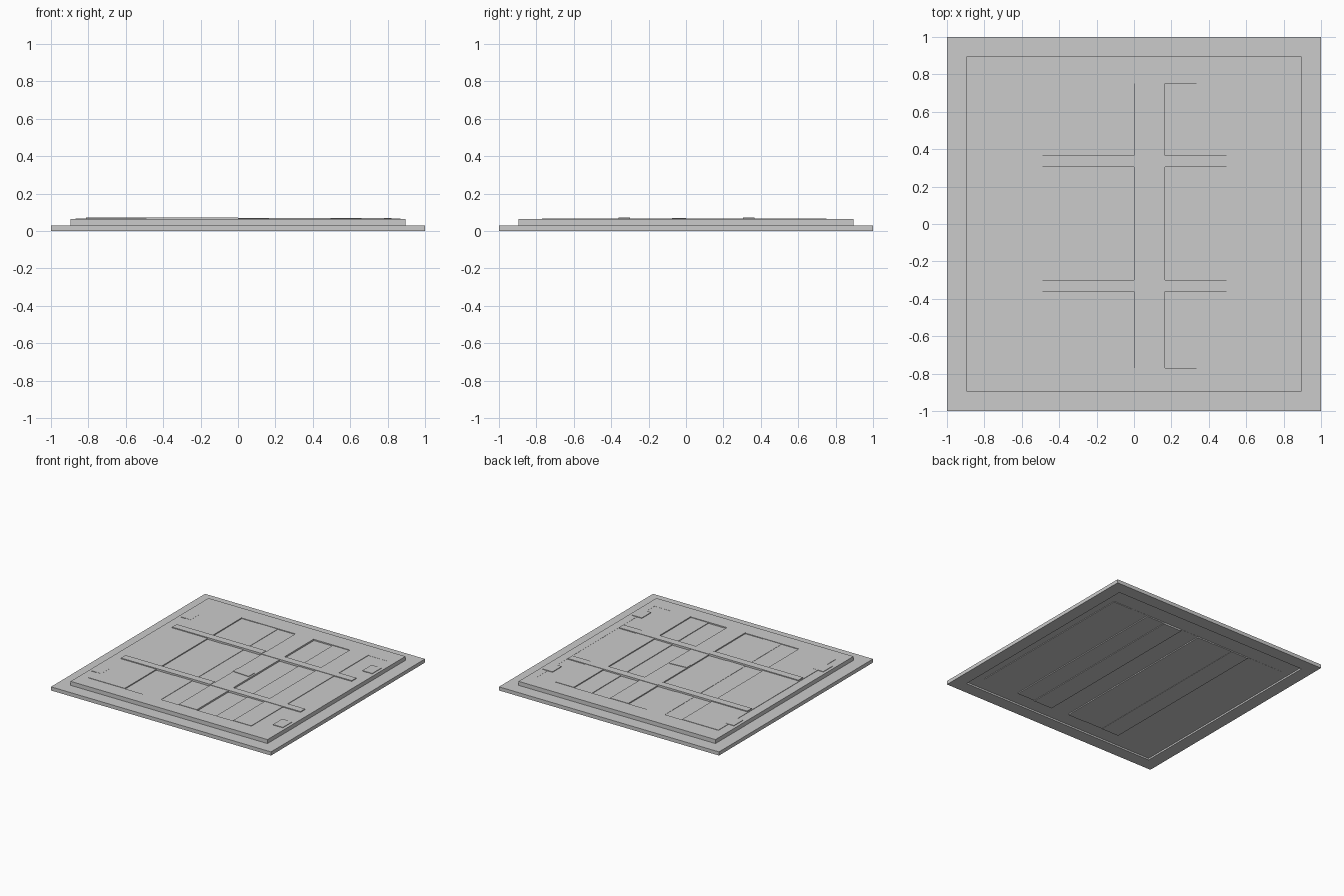
import bpy, bmesh

if "Cube" in bpy.data.objects:
    bpy.data.objects.remove(bpy.data.objects["Cube"])


def prism(name, outline, z0, z1):
    """Extrude a flat outline from z0 up to z1."""
    bm = bmesh.new()
    face = bm.faces.new([bm.verts.new((x, y, z0)) for x, y in outline])
    ext = bmesh.ops.extrude_face_region(bm, geom=[face])
    top = [v for v in ext["geom"] if isinstance(v, bmesh.types.BMVert)]
    bmesh.ops.translate(bm, vec=(0, 0, z1 - z0), verts=top)
    bmesh.ops.recalc_face_normals(bm, faces=bm.faces)
    mesh = bpy.data.meshes.new(name)
    bm.to_mesh(mesh)
    bm.free()
    obj = bpy.data.objects.new(name, mesh)
    bpy.context.collection.objects.link(obj)
    return obj


def rect(x0, x1, y0, y1):
    return [(x0, y0), (x1, y0), (x1, y1), (x0, y1)]


def ring(name, outer, inner, z0, z1):
    """Rectangular frame: four walls between two nested outlines."""
    bm = bmesh.new()
    loops = [[bm.verts.new((x, y, z)) for x, y in o]
             for o, z in ((outer, z0), (outer, z1), (inner, z1), (inner, z0))]
    for a, b in zip(loops, loops[1:] + loops[:1]):
        for i in range(4):
            j = (i + 1) % 4
            bm.faces.new((a[i], a[j], b[j], b[i]))
    bmesh.ops.recalc_face_normals(bm, faces=bm.faces)
    mesh = bpy.data.meshes.new(name)
    bm.to_mesh(mesh)
    bm.free()
    bpy.context.collection.objects.link(bpy.data.objects.new(name, mesh))


# Stepped frame around the hatch
Y0, Y1 = -0.77, 0.75
step = rect(-0.895, 0.895, -0.895, 0.895)
ring("outer_frame", rect(-1, 1, -1, 1), step, 0, 0.03)
ring("inner_frame", step, rect(-0.82, 0.825, Y0, Y1), 0.014, 0.063)

# Planks of equal thickness set at slightly uneven heights
edges = [-0.82, -0.655, -0.49, -0.33, -0.163, 0, 0.165, 0.335, 0.495, 0.66, 0.825]
tops = [0.066, 0.066, 0.058, 0.06, 0.057, 0.066, 0.053, 0.058, 0.066, 0.062]
for i, top in enumerate(tops):
    prism(f"plank_{i + 1}", rect(edges[i], edges[i + 1], Y0, Y1), top - 0.053, top)

# Cross straps, thicker on the left half
for side, y in (("front", -0.33), ("back", 0.335)):
    prism(f"{side}_strap_left", rect(-0.812, 0, y - 0.03, y + 0.03), 0.056, 0.073)
    prism(f"{side}_strap_right", rect(0, 0.82, y - 0.03, y + 0.03), 0.052, 0.069)

# Small pads bridging the hatch and the frame near each corner
for side, x in (("left", -0.825), ("right", 0.825)):
    for end, y in (("front", -0.6), ("back", 0.56)):
        prism(f"{end}_{side}_pad", rect(x - 0.045, x + 0.045, y - 0.06, y + 0.06), 0.05, 0.067)

# Flared pull tab
prism("pull_tab", [(0, -0.065), (0.15, -0.075), (0.15, 0), (0, -0.012)], 0.06, 0.07)
